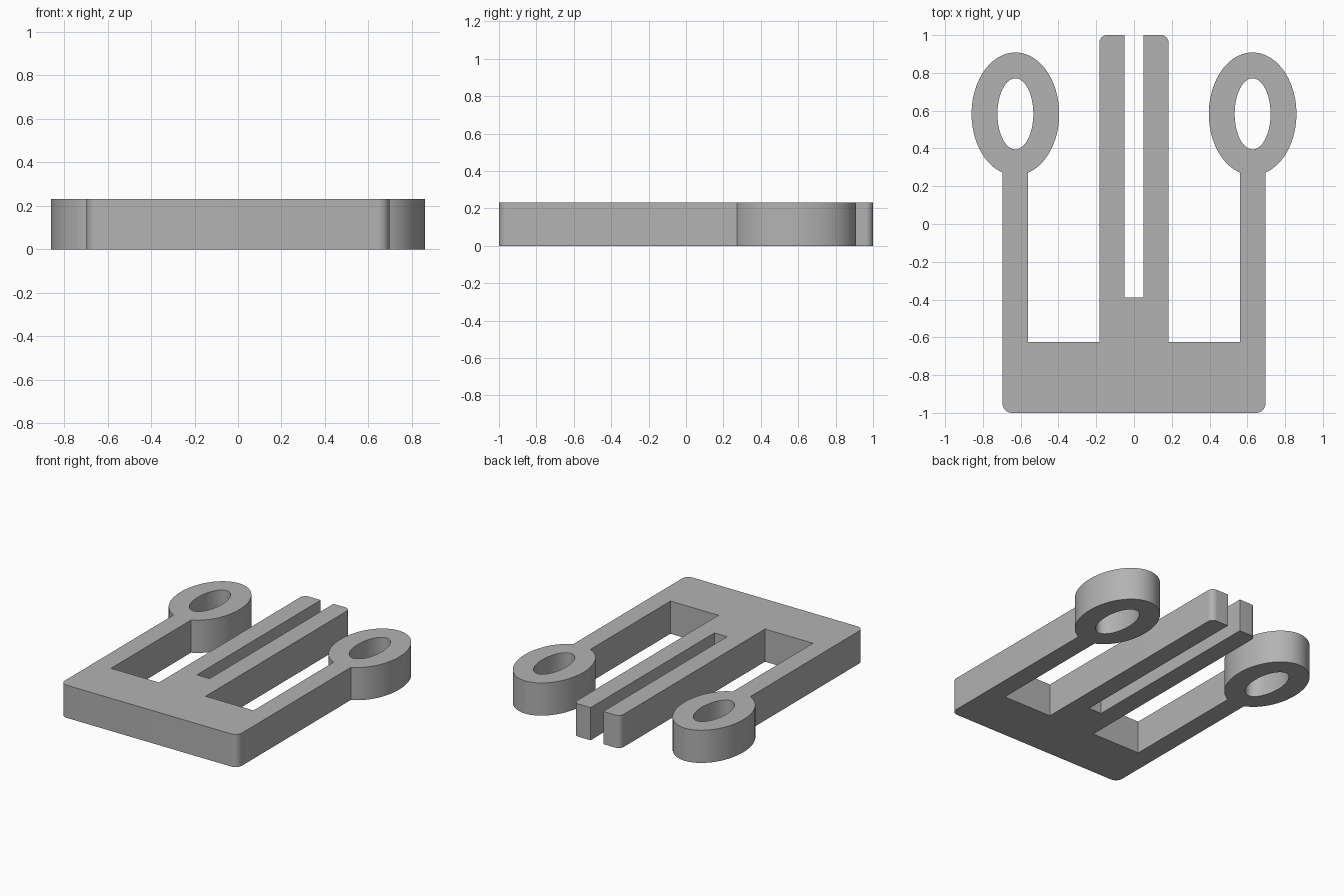
import bpy, bmesh
from math import pi, sin, cos, asin

if "Cube" in bpy.data.objects:
    bpy.data.objects.remove(bpy.data.objects["Cube"], do_unlink=True)

HEIGHT = 0.232
RING_X, RING_Y = 0.628, 0.583       # ring centre
RING_RX, RING_RY = 0.232, 0.325     # outer radii
HOLE_RX, HOLE_RY = 0.095, 0.188     # inner radii
ARM = 0.068                         # half width of the side arms
PRONG_IN, PRONG_OUT = 0.05, 0.183
BASE_TOP, SLOT_END = -0.625, -0.39


def arc(cx, cy, rx, ry, start, end, steps):
    return [(cx + rx * cos(start + (end - start) * i / steps),
             cy + ry * sin(start + (end - start) * i / steps)) for i in range(steps + 1)]


def mirrored(points):
    return [(-x, y) for x, y in reversed(points)]


# Half outline: base corner, arm with ring, inner bay, prong, slot
r = 0.05
gap = asin(ARM / RING_RX)
half = arc(RING_X + ARM - r, -1 + r, r, r, -pi / 2, 0, 8)
half += arc(RING_X, RING_Y, RING_RX, RING_RY, -pi / 2 + gap, 1.5 * pi - gap, 72)
half += [(RING_X - ARM, BASE_TOP), (PRONG_OUT, BASE_TOP)]
r = 0.04
half += arc(PRONG_OUT - r, 1 - r, r, r, 0, pi / 2, 8)
half += [(PRONG_IN, 1), (PRONG_IN, SLOT_END)]
hole = arc(RING_X, RING_Y, HOLE_RX, HOLE_RY, 0, 2 * pi, 64)[:-1]

# Fill the outline around the ring holes and extrude it into a plate
bm = bmesh.new()
for loop in (half + mirrored(half), hole, mirrored(hole)):
    verts = [bm.verts.new((x, y, 0)) for x, y in loop]
    for a, b in zip(verts, verts[1:] + verts[:1]):
        bm.edges.new((a, b))
bmesh.ops.triangle_fill(bm, use_beauty=True, use_dissolve=False, edges=bm.edges[:])
top = bmesh.ops.extrude_face_region(bm, geom=bm.faces[:], use_keep_orig=True)["geom"]
bmesh.ops.translate(bm, vec=(0, 0, HEIGHT),
                    verts=[v for v in top if isinstance(v, bmesh.types.BMVert)])
bmesh.ops.recalc_face_normals(bm, faces=bm.faces[:])
mesh = bpy.data.meshes.new("forked_plate")
bm.to_mesh(mesh)
bm.free()
plate = bpy.data.objects.new("forked_plate", mesh)
bpy.context.collection.objects.link(plate)

# Single grey material
grey = bpy.data.materials.new("light_grey")
grey.use_nodes = True
colour = (0.45, 0.45, 0.45, 1)
grey.diffuse_color = colour
grey.node_tree.nodes["Principled BSDF"].inputs["Base Color"].default_value = colour
mesh.materials.append(grey)

# Smooth curved walls, sharp rims
bpy.ops.object.select_all(action="DESELECT")
plate.select_set(True)
bpy.context.view_layer.objects.active = plate
bpy.ops.object.shade_smooth_by_angle(angle=pi / 6)
